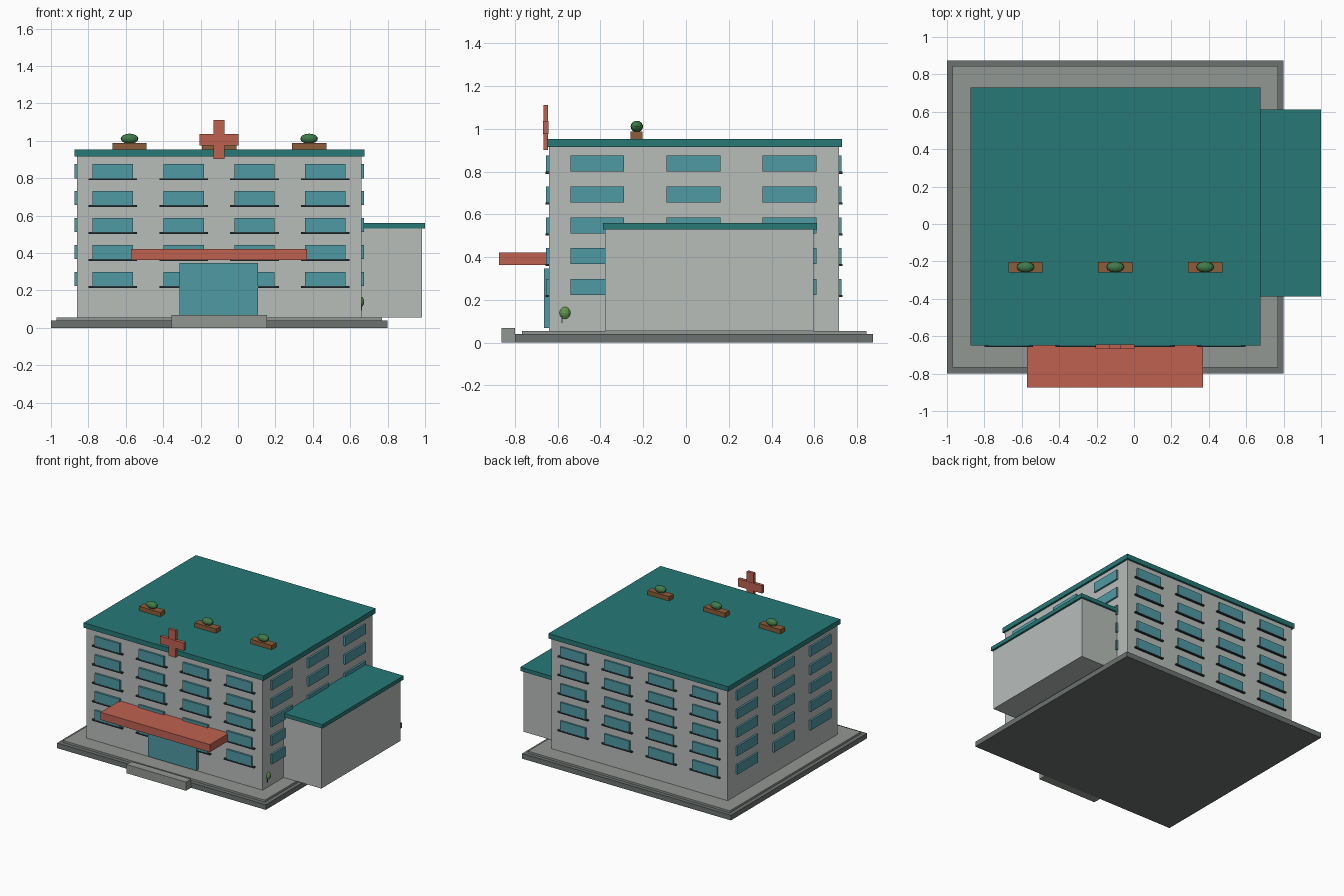
import bpy

if "Cube" in bpy.data.objects:
    bpy.data.objects.remove(bpy.data.objects["Cube"])


def mat(name, r, g, b):
    m = bpy.data.materials.new(name)
    m.diffuse_color = (r, g, b, 1)
    m.use_nodes = True
    m.node_tree.nodes["Principled BSDF"].inputs["Base Color"].default_value = m.diffuse_color
    return m


WALL = mat("wall_grey", 0.48, 0.51, 0.49)
STONE = mat("stone", 0.29, 0.31, 0.29)
DARK_STONE = mat("dark_stone", 0.15, 0.17, 0.16)
TEAL = mat("teal_roof", 0.02, 0.19, 0.18)
GLASS = mat("glass", 0.08, 0.32, 0.37)
RED = mat("red", 0.52, 0.12, 0.08)
DARK = mat("dark_sill", 0.02, 0.04, 0.045)
WOOD = mat("wood", 0.26, 0.11, 0.04)
LEAF = mat("leaf", 0.05, 0.2, 0.07)
LIGHT_LEAF = mat("light_leaf", 0.12, 0.3, 0.08)


def box(name, x, y, z, m):
    """Box from (min, max) ranges on each axis."""
    me = bpy.data.meshes.new(name)
    verts = [(a, b, c) for a in x for b in y for c in z]
    faces = [(0, 1, 3, 2), (4, 6, 7, 5), (0, 4, 5, 1),
             (2, 3, 7, 6), (0, 2, 6, 4), (1, 5, 7, 3)]
    me.from_pydata(verts, [], faces)
    me.materials.append(m)
    ob = bpy.data.objects.new(name, me)
    bpy.context.collection.objects.link(ob)
    return ob


def ball(name, loc, size, m):
    bpy.ops.mesh.primitive_uv_sphere_add(segments=12, ring_count=8, radius=1, location=loc)
    ob = bpy.context.object
    ob.name = name
    ob.scale = size
    ob.data.materials.append(m)


# Ground plinth and entrance step
box("plinth", (-1.0, 0.8), (-0.8, 0.875), (0, 0.04), DARK_STONE)
box("paving", (-0.97, 0.77), (-0.768, 0.845), (0.04, 0.055), STONE)
box("entrance_step", (-0.356, 0.155), (-0.862, -0.8), (0, 0.068), STONE)

# Main block and side wing with their roofs
box("main_block", (-0.86, 0.66), (-0.64, 0.715), (0.055, 0.915), WALL)
box("main_roof", (-0.875, 0.675), (-0.65, 0.73), (0.915, 0.953), TEAL)
box("wing", (0.66, 0.985), (-0.38, 0.597), (0.055, 0.53), WALL)
box("wing_roof", (0.655, 1.0), (-0.388, 0.612), (0.53, 0.56), TEAL)

# Windows on five floors, with sills on front and back
for floor in range(5):
    zc = 0.261 + 0.144 * floor
    z = (zc - 0.0375, zc + 0.0375)
    zs = (zc - 0.047, zc - 0.0375)
    for col in range(4):
        xc = -0.67 + 0.379 * col
        x, xs = (xc - 0.108, xc + 0.108), (xc - 0.13, xc + 0.13)
        box("front_window", x, (-0.655, -0.635), z, GLASS)
        box("front_sill", xs, (-0.658, -0.635), zs, DARK)
        box("back_window", x, (0.71, 0.728), z, GLASS)
        box("back_sill", xs, (0.71, 0.731), zs, DARK)
    for col in range(3):
        yc = -0.415 + 0.45 * col
        y = (yc - 0.126, yc + 0.126)
        box("right_window", (0.655, 0.674), y, z, GLASS)
        box("left_window", (-0.874, -0.855), y, z, GLASS)

# Entrance
box("entrance_door", (-0.312, 0.107), (-0.665, -0.635), (0.068, 0.346), GLASS)
box("entrance_canopy", (-0.572, 0.37), (-0.875, -0.64), (0.363, 0.422), RED)

# Cross sign on the roof edge
box("cross_upright", (-0.131, -0.072), (-0.667, -0.645), (0.902, 1.112), RED)
box("cross_bar", (-0.206, 0.003), (-0.669, -0.643), (0.976, 1.036), RED)

# Roof planters
for x in (-0.58, -0.1, 0.38):
    box("planter", (x - 0.092, x + 0.092), (-0.259, -0.203), (0.95, 0.987), WOOD)
    ball("planter_bush", (x, -0.23, 1.011), (0.047, 0.029, 0.027), LEAF)

# Small corner shrub half set into the wall
ball("corner_shrub", (0.645, -0.566, 0.139), (0.03, 0.03, 0.033), LIGHT_LEAF)
box("shrub_stem", (0.658, 0.664), (-0.583, -0.577), (0.092, 0.13), DARK)
